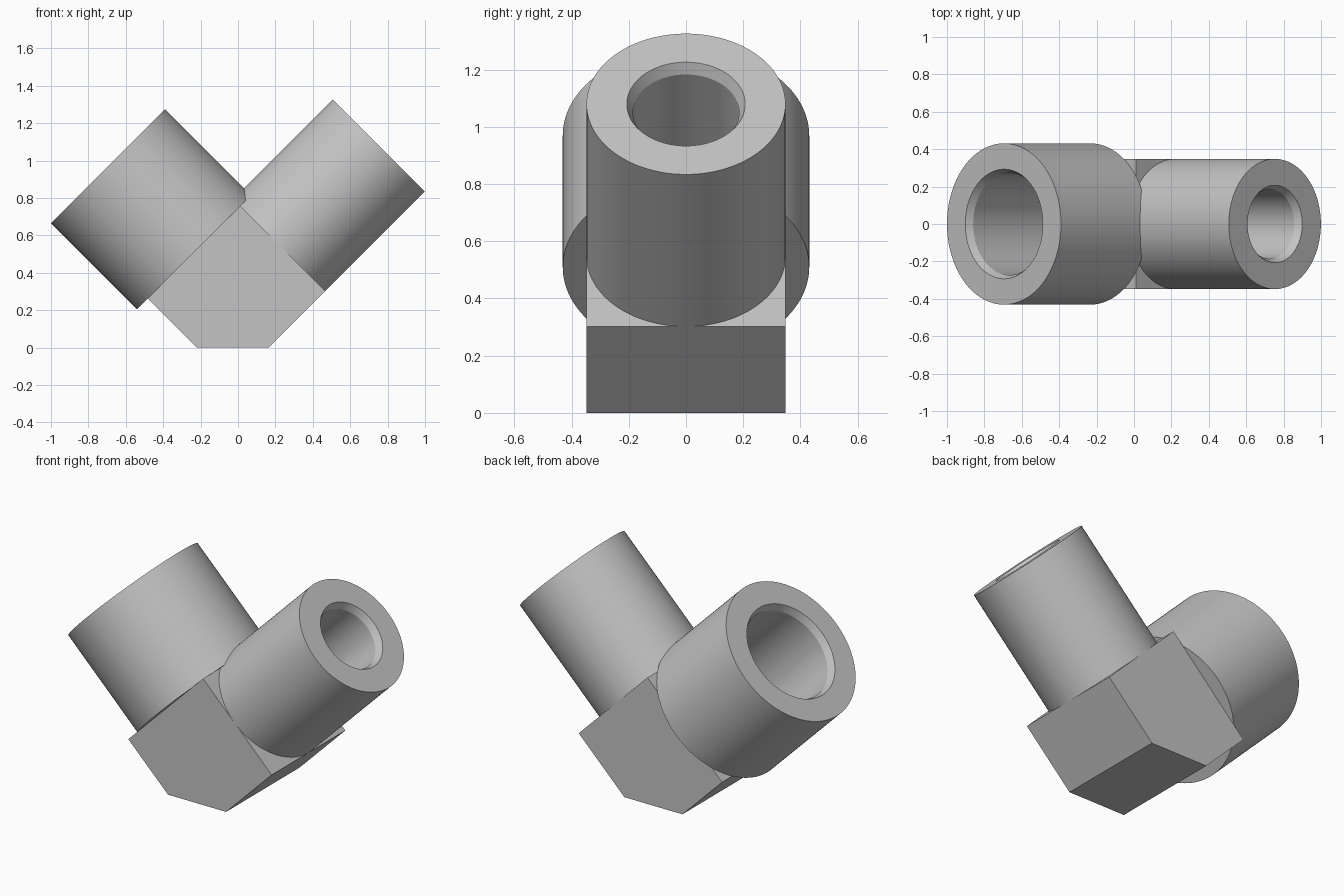
import bpy, bmesh, math
from mathutils import Matrix, Vector

if "Cube" in bpy.data.objects:
    bpy.data.objects.remove(bpy.data.objects["Cube"], do_unlink=True)

metal = bpy.data.materials.new("grey metal")
metal.use_nodes = True
colour = (0.55, 0.55, 0.55, 1)
metal.diffuse_color = colour
metal.node_tree.nodes["Principled BSDF"].inputs["Base Color"].default_value = colour

SEGMENTS = 128


def add_object(name, bm):
    bmesh.ops.recalc_face_normals(bm, faces=bm.faces)
    mesh = bpy.data.meshes.new(name)
    bm.to_mesh(mesh)
    bm.free()
    mesh.materials.append(metal)
    obj = bpy.data.objects.new(name, mesh)
    bpy.context.collection.objects.link(obj)
    return obj


def turned(name, profile, frame):
    """Closed solid turned around the local z axis from (radius, height) pairs."""
    bm = bmesh.new()
    rings = []
    for r, h in profile:
        rings.append([bm.verts.new((r * math.cos(a), r * math.sin(a), h))
                      for a in (math.tau * i / SEGMENTS for i in range(SEGMENTS))])
    for lower, upper in zip(rings, rings[1:]):
        for i in range(SEGMENTS):
            j = (i + 1) % SEGMENTS
            bm.faces.new((lower[i], lower[j], upper[j], upper[i]))
    bm.faces.new(rings[0])
    bm.faces.new(rings[-1])
    bm.transform(frame)
    return add_object(name, bm)


def prism(name, outline, half_depth):
    """Front outline extruded along y."""
    bm = bmesh.new()
    face = bm.faces.new([bm.verts.new((x, -half_depth, z)) for x, z in outline])
    result = bmesh.ops.extrude_face_region(bm, geom=[face])
    moved = [v for v in result["geom"] if isinstance(v, bmesh.types.BMVert)]
    bmesh.ops.translate(bm, verts=moved, vec=(0, 2 * half_depth, 0))
    return add_object(name, bm)


def finish(obj, cutters):
    """Cut the bores, then smooth the round walls and keep the rims sharp."""
    bpy.ops.object.select_all(action="DESELECT")
    bpy.context.view_layer.objects.active = obj
    obj.select_set(True)
    for cutter in cutters:
        mod = obj.modifiers.new("bore", "BOOLEAN")
        mod.operation = "DIFFERENCE"
        mod.solver = "EXACT"
        mod.object = cutter
        bpy.ops.object.modifier_apply(modifier=mod.name)
    bpy.ops.object.shade_smooth_by_angle(angle=math.radians(20))


def frame_at(x, z, tilt):
    return Matrix.Translation(Vector((x, 0, z))) @ Matrix.Rotation(math.radians(tilt), 4, "Y")


def bore_profile(mouth, radius, depth):
    return [(mouth, 0.05), (mouth, 0), (radius, -0.04), (radius, -depth)]


# Mouth frames of the two sockets, both pointing outward at 45 degrees
large_frame = frame_at(-0.695, 0.97, -45)
small_frame = frame_at(0.753, 1.08, 45)

# Solid parts
large_socket = turned("large_socket", [(0.431, 0), (0.431, -0.651)], large_frame)
small_socket = turned("small_socket", [(0.348, 0), (0.348, -0.77)], small_frame)
elbow_block = prism("elbow_block", [(-0.22, 0), (0.165, 0), (0.467, 0.302),
                                    (0.012, 0.757), (-0.483, 0.262)], 0.348)

# Chamfered bores that meet inside the block
large_bore = turned("large_bore_cutter", bore_profile(0.293, 0.273, 0.98), large_frame)
small_bore = turned("small_bore_cutter", bore_profile(0.207, 0.186, 1.1), small_frame)

finish(large_socket, [large_bore])
finish(small_socket, [small_bore])
finish(elbow_block, [large_bore, small_bore])

# The cutters are no longer needed
for cutter in (large_bore, small_bore):
    bpy.data.objects.remove(cutter, do_unlink=True)
